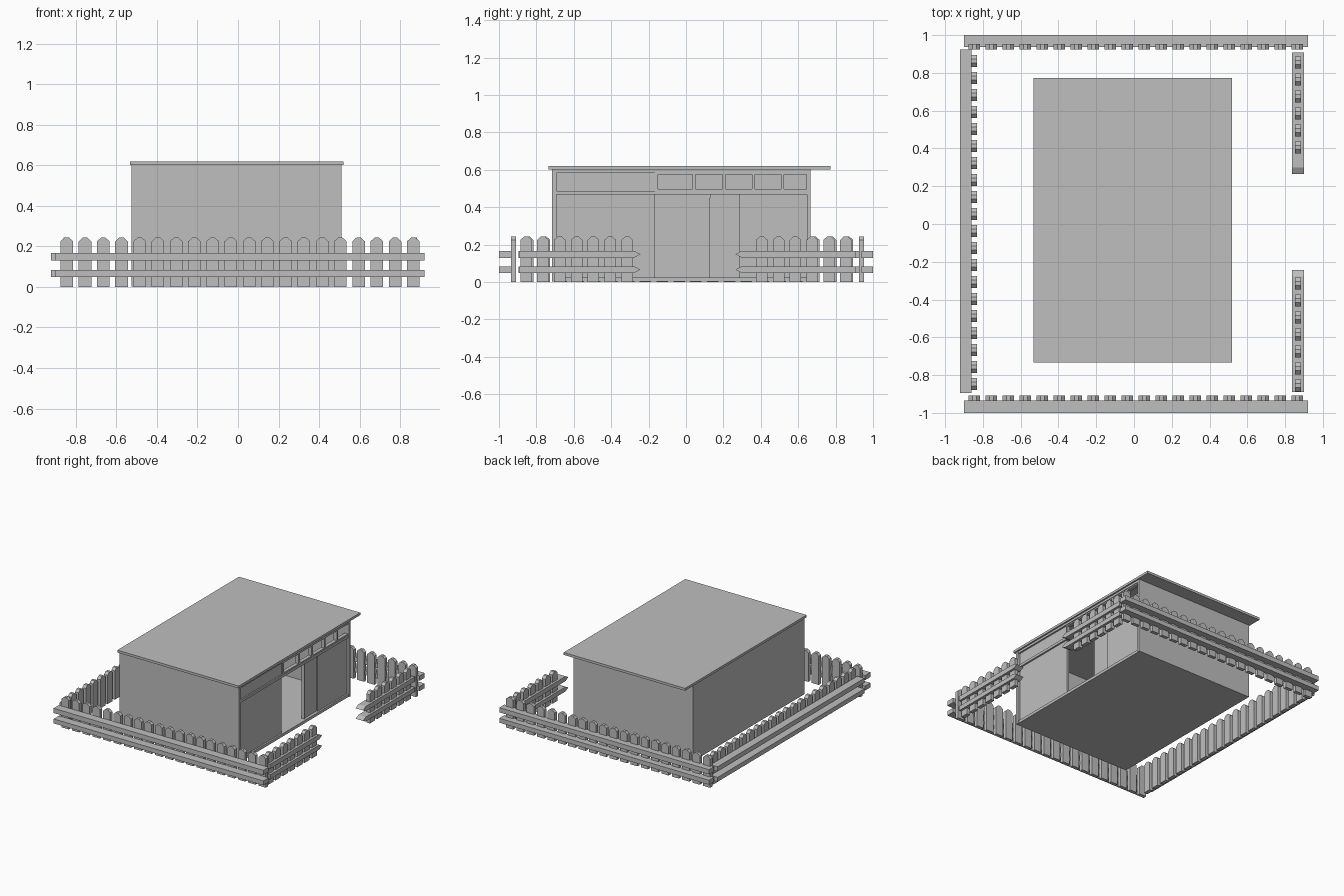
import bpy, bmesh

if "Cube" in bpy.data.objects:
    bpy.data.objects.remove(bpy.data.objects["Cube"])

grey = bpy.data.materials.new("plain grey")
grey.diffuse_color = (0.52, 0.52, 0.52, 1)
grey.use_nodes = True
grey.node_tree.nodes["Principled BSDF"].inputs["Base Color"].default_value = grey.diffuse_color


def finish(bm, name):
    bmesh.ops.recalc_face_normals(bm, faces=bm.faces)
    me = bpy.data.meshes.new(name)
    bm.to_mesh(me)
    bm.free()
    me.materials.append(grey)
    ob = bpy.data.objects.new(name, me)
    bpy.context.collection.objects.link(ob)
    return ob


def add_prism(bm, profile, to_world, a, b):
    """Extrude a 2D profile from depth a to b; to_world(u, v, depth) -> xyz."""
    n = len(profile)
    lo = [bm.verts.new(to_world(u, v, a)) for u, v in profile]
    hi = [bm.verts.new(to_world(u, v, b)) for u, v in profile]
    bm.faces.new(lo)
    bm.faces.new(hi[::-1])
    for i in range(n):
        bm.faces.new((lo[i], lo[(i + 1) % n], hi[(i + 1) % n], hi[i]))


def box(name, x0, x1, y0, y1, z0, z1):
    bm = bmesh.new()
    add_prism(bm, [(x0, y0), (x1, y0), (x1, y1), (x0, y1)],
              lambda u, v, d: (u, v, d), z0, z1)
    return finish(bm, name)


def along_x(u, v, d):
    return (u, d, v)


def along_y(u, v, d):
    return (d, u, v)


RAIL_Z = ((0.049, 0.084), (0.130, 0.167))


def fence(name, axis, first, count, picket_depth, rail_span, rail_depth, tip=0):
    # pickets with clipped pointed tops
    bm = bmesh.new()
    for i in range(count):
        c = first + i * 0.09
        prof = [(c - .031, 0), (c + .031, 0), (c + .031, .225),
                (c + .011, .243), (c - .011, .243), (c - .031, .225)]
        add_prism(bm, prof, axis, *picket_depth)
    finish(bm, name + "_pickets")
    # two rails, pointed at the gate end when tip is -1 or 1
    bm = bmesh.new()
    s, e = rail_span
    for z0, z1 in RAIL_Z:
        m = (z0 + z1) / 2
        if tip > 0:
            prof = [(s, z0), (e - .033, z0), (e, m), (e - .033, z1), (s, z1)]
        elif tip < 0:
            prof = [(s + .033, z0), (e, z0), (e, z1), (s + .033, z1), (s, m)]
        else:
            prof = [(s, z0), (e, z0), (e, z1), (s, z1)]
        add_prism(bm, prof, axis, *rail_depth)
    finish(bm, name + "_rails")


# fences around the yard, with a gate gap on the right
fence("front_fence", along_x, -0.845, 20, (-0.936, -0.908), (-0.90, 0.92), (-1.0, -0.934))
fence("back_fence", along_x, -0.845, 20, (0.925, 0.952), (-0.90, 0.92), (0.938, 1.0))
fence("left_fence", along_y, -0.847, 20, (-0.862, -0.832), (-0.895, 0.925), (-0.922, -0.86))
fence("right_front_fence", along_y, -0.855, 7, (0.853, 0.883), (-0.89, -0.244), (0.836, 0.90), 1)
fence("right_back_fence", along_y, 0.405, 6, (0.853, 0.883), (0.265, 0.908), (0.836, 0.90), -1)

# house shell
box("floor", -0.525, 0.505, -0.717, 0.665, 0.003, 0.025)
box("roof", -0.533, 0.52, -0.734, 0.773, 0.601, 0.62)
box("left_wall", -0.525, -0.50, -0.717, 0.665, 0.003, 0.601)
box("front_wall", -0.525, 0.51, -0.717, -0.692, 0.003, 0.601)
box("back_wall", -0.525, 0.51, 0.648, 0.665, 0.003, 0.601)

# right-hand facade
box("top_beam", 0.475, 0.508, -0.692, 0.648, 0.584, 0.601)
box("lintel", 0.475, 0.505, -0.692, 0.648, 0.467, 0.487)
box("lower_panel", 0.475, 0.492, -0.692, -0.165, 0.02, 0.467)
box("upper_panel", 0.475, 0.495, -0.692, -0.165, 0.487, 0.584)
box("door_panel", 0.465, 0.482, 0.128, 0.285, 0.02, 0.467)
box("door_edge", 0.465, 0.49, 0.124, 0.133, 0.02, 0.45)
box("end_panel", 0.475, 0.492, 0.285, 0.648, 0.02, 0.467)

# row of five open windows: frame bars around the gaps
box("window_sill", 0.475, 0.503, -0.165, 0.648, 0.485, 0.497)
box("window_head", 0.475, 0.503, -0.165, 0.648, 0.574, 0.585)
bars = [(-0.165, -0.150), (0.034, 0.051), (0.194, 0.211),
        (0.352, 0.369), (0.508, 0.524), (0.645, 0.650)]
for i, (y0, y1) in enumerate(bars):
    box("window_bar_%d" % i, 0.475, 0.503, y0, y1, 0.495, 0.576)
